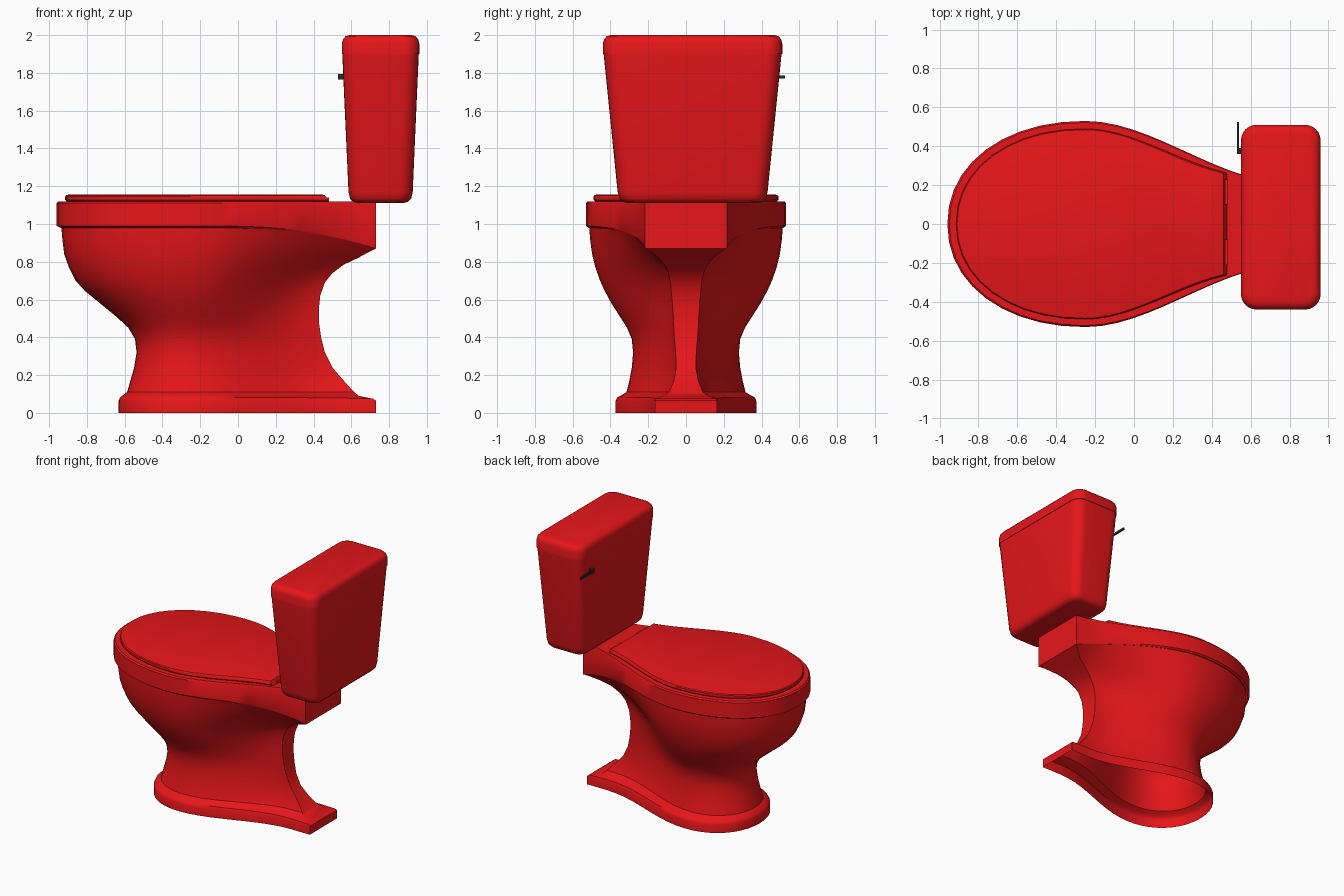
import bpy, bmesh, math


def material(name, color):
    m = bpy.data.materials.new(name)
    m.diffuse_color = color
    return m


RED = material("red_glaze", (0.80, 0.008, 0.01, 1))
BLACK = material("dark_metal", (0.02, 0.02, 0.02, 1))


def finish(name, bm, mat, angle=35):
    bmesh.ops.recalc_face_normals(bm, faces=bm.faces)
    mesh = bpy.data.meshes.new(name)
    bm.to_mesh(mesh)
    bm.free()
    mesh.materials.append(mat)
    ob = bpy.data.objects.new(name, mesh)
    bpy.context.collection.objects.link(ob)
    bpy.ops.object.select_all(action='DESELECT')
    ob.select_set(True)
    bpy.context.view_layer.objects.active = ob
    bpy.ops.object.shade_smooth_by_angle(angle=math.radians(angle))
    return ob


def loft(name, rings, mat, cap_first=True, cap_last=True, angle=35):
    bm = bmesh.new()
    loops = [[bm.verts.new(p) for p in ring] for ring in rings]
    n = len(loops[0])
    for a, b in zip(loops, loops[1:]):
        for i in range(n):
            j = (i + 1) % n
            bm.faces.new((a[i], a[j], b[j], b[i]))
    if cap_first:
        bm.faces.new(loops[0])
    if cap_last:
        bm.faces.new(loops[-1])
    return finish(name, bm, mat, angle)


def egg(zf, zr, xf, xr, w, r, k=0.95, xm=-0.25):
    """Egg outline: rounded front at xf, widest w at xm, square tail of half width r at xr."""
    half = []
    for i in range(11):
        a = i / 10 * math.pi / 2
        e = 2 / 2.12
        half.append((xm - (xm - xf) * math.cos(a) ** e if i < 10 else xm, w * math.sin(a) ** e, zf))
    for i in range(1, 13):
        s = i / 12
        t = min(1, s * k)
        t = t * t * (3 - 2 * t)
        half.append((xm + (xr - xm) * s, w + (r - w) * t, zf + (zr - zf) * s ** 3))
    return half + [(x, -y, z) for x, y, z in reversed(half[1:])]


def rounded_rect(z, x0, x1, y0, y1, r):
    pts = []
    for q, (cx, cy) in enumerate([(x1 - r, y1 - r), (x0 + r, y1 - r), (x0 + r, y0 + r), (x1 - r, y0 + r)]):
        for i in range(7):
            a = (q + i / 6) * math.pi / 2
            pts.append((cx + r * math.cos(a), cy + r * math.sin(a), z))
    return pts


# Rim slab, its underside sloping down toward the back
loft("rim", [egg(*row) for row in [
    (1.12, 1.12, -0.95, 0.73, 0.522, 0.212),
    (1.11, 1.11, -0.96, 0.73, 0.53, 0.215),
    (0.99, 0.875, -0.96, 0.73, 0.53, 0.215),
    (0.98, 0.87, -0.94, 0.73, 0.515, 0.214)]], RED, cap_last=False)

# Bowl, pedestal and foot, open underneath
loft("bowl_and_pedestal", [egg(*row) for row in [
    (0.98, 0.87, -0.935, 0.73, 0.512, 0.213),
    (0.92, 0.85, -0.93, 0.69, 0.508, 0.18),
    (0.84, 0.82, -0.92, 0.635, 0.497, 0.14),
    (0.77, 0.785, -0.895, 0.56, 0.48, 0.11),
    (0.70, 0.74, -0.86, 0.50, 0.455, 0.09),
    (0.645, 0.69, -0.81, 0.46, 0.43, 0.08),
    (0.58, 0.62, -0.73, 0.435, 0.395, 0.073),
    (0.51, 0.55, -0.645, 0.428, 0.35, 0.068),
    (0.45, 0.47, -0.58, 0.43, 0.312, 0.064),
    (0.39, 0.40, -0.545, 0.44, 0.287, 0.06),
    (0.32, 0.32, -0.537, 0.46, 0.28, 0.053),
    (0.24, 0.24, -0.55, 0.50, 0.287, 0.05),
    (0.17, 0.17, -0.57, 0.56, 0.30, 0.065, 1.05),
    (0.11, 0.11, -0.587, 0.615, 0.315, 0.09, 1.1),
    (0.097, 0.09, -0.605, 0.64, 0.335, 0.12, 1.15),
    (0.082, 0.075, -0.624, 0.715, 0.363, 0.16, 1.2),
    (0.065, 0.065, -0.632, 0.73, 0.372, 0.165, 1.2),
    (0.0, 0.0, -0.632, 0.73, 0.372, 0.165, 1.2)]], RED, False, False)

# Closed seat cover with a softened edge
loft("seat_cover", [egg(*row, 0.85) for row in [
    (1.118, 1.118, -0.905, 0.48, 0.48, 0.24),
    (1.128, 1.128, -0.915, 0.475, 0.49, 0.25),
    (1.145, 1.145, -0.915, 0.465, 0.49, 0.25),
    (1.152, 1.152, -0.91, 0.46, 0.485, 0.246),
    (1.155, 1.155, -0.90, 0.45, 0.475, 0.238)]], RED)


def box(name, x0, x1, y0, y1, z0, z1, mat):
    return loft(name, [[(x0, y0, z), (x1, y0, z), (x1, y1, z), (x0, y1, z)] for z in (z0, z1)], mat)


# Seat hinges
for side, yc in (("left", -0.145), ("right", 0.165)):
    box("hinge_" + side, 0.45, 0.483, yc - 0.065, yc + 0.065, 1.115, 1.14, RED)

# Tapered tank and its lid
loft("tank", [rounded_rect(*row) for row in [
    (1.112, 0.635, 0.875, -0.31, 0.38, 0.05),
    (1.117, 0.61, 0.90, -0.335, 0.405, 0.06),
    (1.135, 0.593, 0.917, -0.352, 0.422, 0.07),
    (1.17, 0.585, 0.925, -0.362, 0.432, 0.075),
    (1.90, 0.552, 0.957, -0.436, 0.506, 0.08)]], RED)
loft("tank_lid", [rounded_rect(*row) for row in [
    (1.90, 0.55, 0.96, -0.44, 0.51, 0.08),
    (1.955, 0.55, 0.96, -0.44, 0.51, 0.08),
    (1.978, 0.556, 0.954, -0.434, 0.504, 0.077),
    (1.994, 0.57, 0.94, -0.42, 0.49, 0.07),
    (2.0, 0.59, 0.92, -0.40, 0.47, 0.06)]], RED)

# Flush handle: stub and lever
box("handle_stub", 0.53, 0.57, 0.36, 0.39, 1.765, 1.795, BLACK)
box("handle_lever", 0.53, 0.541, 0.36, 0.525, 1.77, 1.787, BLACK)
